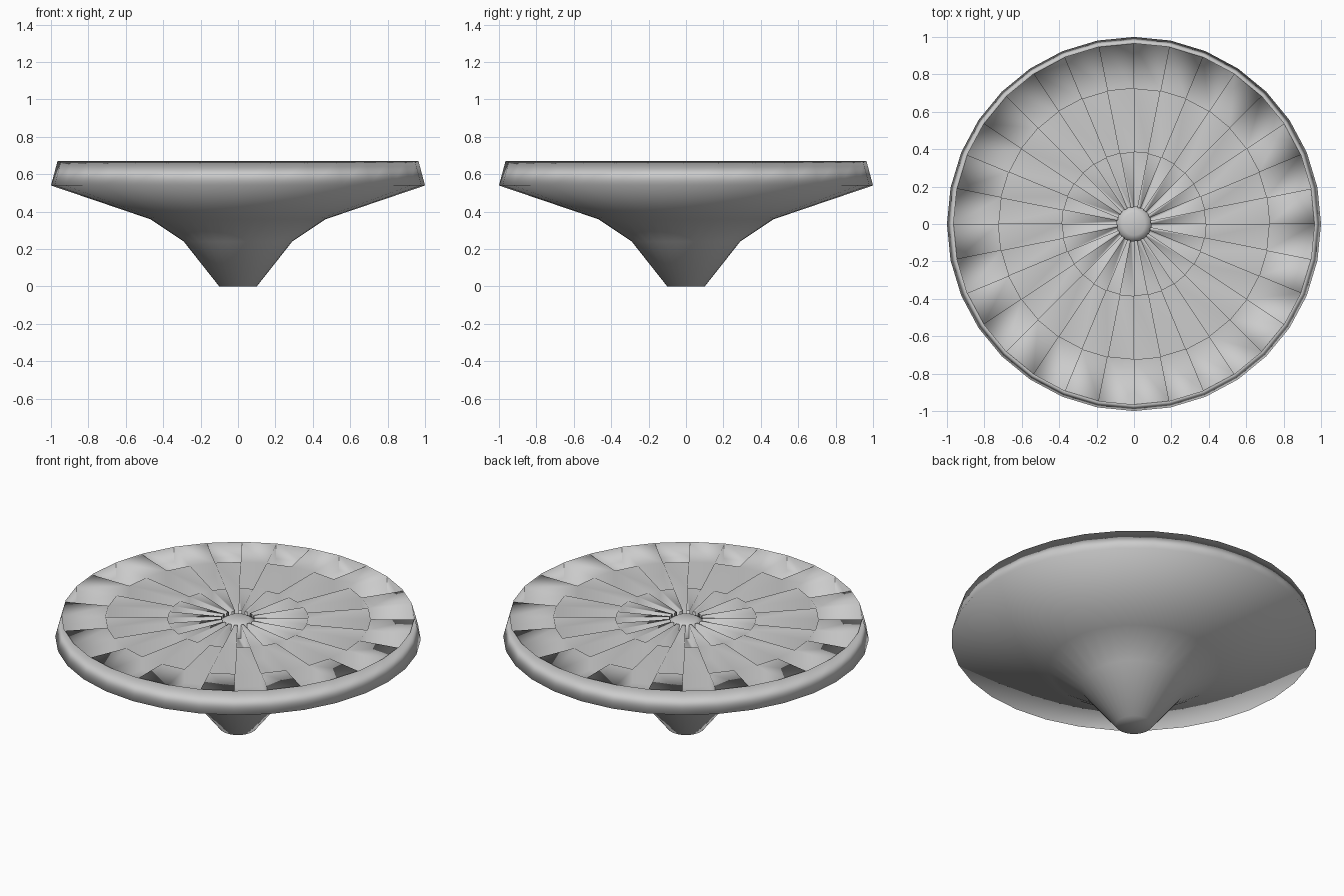
import bpy, bmesh
from math import sin, cos, pi

if "Cube" in bpy.data.objects:
    bpy.data.objects.remove(bpy.data.objects["Cube"])

N = 32


def pt(r, i, z):
    a = 2 * pi * i / N
    return (r * cos(a), r * sin(a), z)


def finish(name, bm):
    bmesh.ops.remove_doubles(bm, verts=bm.verts, dist=1e-5)
    me = bpy.data.meshes.new(name)
    bm.to_mesh(me)
    bm.free()
    for p in me.polygons:
        p.use_smooth = True
    ob = bpy.data.objects.new(name, me)
    bpy.context.collection.objects.link(ob)
    return ob


def face(bm, pts):
    return bm.faces.new([bm.verts.new(p) for p in pts])


bm = bmesh.new()

# Outer bowl: stem, flare and leaning rim
profile = [(0.10, 0), (0.29, 0.24), (0.47, 0.36), (1.0, 0.54), (0.965, 0.67)]
face(bm, [pt(0.10, -i, 0) for i in range(N)])
for (r0, z0), (r1, z1) in zip(profile, profile[1:]):
    for i in range(N):
        face(bm, [pt(r0, i, z0), pt(r0, i + 1, z0), pt(r1, i + 1, z1), pt(r1, i, z1)])

# Three rings of alternately raised and sunken wedges
radii = [0.09, 0.385, 0.725, 0.965]
HIGH, LOW = 0.66, 0.58


def level(k, i):
    if k == 3:
        return 0.67
    return HIGH if (k + i) % 2 == 0 else LOW


for k in range(3):
    r0, r1 = radii[k], radii[k + 1]
    for i in range(N):
        z, zn = level(k, i), level(k, i + 1)
        face(bm, [pt(r0, i, z), pt(r1, i, z), pt(r1, i + 1, z), pt(r0, i + 1, z)])
        # radial wall to the next wedge
        face(bm, [pt(r0, i + 1, z), pt(r1, i + 1, z), pt(r1, i + 1, zn), pt(r0, i + 1, zn)])
        # ring wall to the next ring
        zo = level(k + 1, i)
        face(bm, [pt(r1, i, z), pt(r1, i, zo), pt(r1, i + 1, zo), pt(r1, i + 1, z)])
finish("dish_with_wedges", bm)

# Centre button
bm = bmesh.new()
rings = [(0.095, 0.58), (0.095, 0.64), (0.06, 0.66)]
for (r0, z0), (r1, z1) in zip(rings, rings[1:]):
    for i in range(N):
        face(bm, [pt(r0, i, z0), pt(r0, i + 1, z0), pt(r1, i + 1, z1), pt(r1, i, z1)])
face(bm, [pt(0.06, i, 0.66) for i in range(N)])
finish("centre_button", bm)
